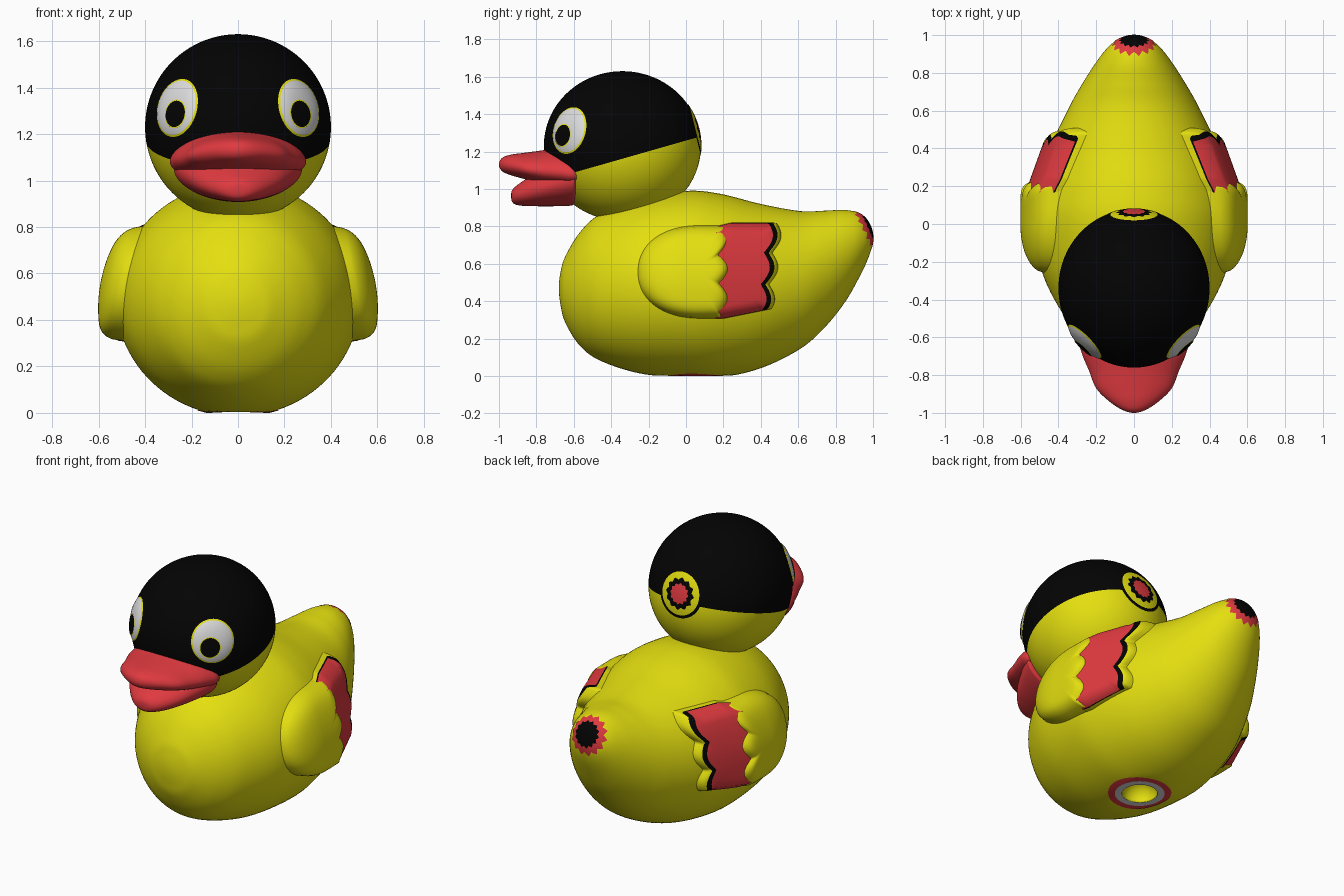
import bpy, bmesh, math
from mathutils import Vector
from mathutils.bvhtree import BVHTree

if "Cube" in bpy.data.objects:
    bpy.data.objects.remove(bpy.data.objects["Cube"])


def material(name, rgb):
    m = bpy.data.materials.new(name)
    m.diffuse_color = (*rgb, 1)
    m.use_nodes = True
    m.node_tree.nodes["Principled BSDF"].inputs["Base Color"].default_value = m.diffuse_color
    return m


MATS = [material("yellow", (0.78, 0.74, 0.005)), material("black", (0.001, 0.001, 0.001)),
        material("red", (0.74, 0.042, 0.05)), material("light grey", (0.72, 0.72, 0.72))]
YELLOW, BLACK, RED, GREY = range(4)


def finish(bm, name, mirror=False):
    for f in bm.faces:
        f.smooth = True
    me = bpy.data.meshes.new(name)
    tree = BVHTree.FromBMesh(bm)
    bm.to_mesh(me)
    bm.free()
    for m in MATS:
        me.materials.append(m)
    ob = bpy.data.objects.new(name, me)
    bpy.context.collection.objects.link(ob)
    if mirror:
        ob.modifiers.new("mirror", 'MIRROR')
    return ob, tree


def catmull(p, t):
    a, b, c, d = p
    return 0.5 * (2*b + (c-a)*t + (2*a-5*b+4*c-d)*t*t + (3*b-a-3*c+d)*t**3)


def loft(name, stations, mat, seg=72, sub=6, droop=0, floor=-9):
    """Elliptical rings along y; a station is (y, half width, bottom, top), both ends are poles."""
    flip = lambda s: (s[0], -s[1], s[3], s[2])
    pts = [flip(stations[1])] + stations + [flip(stations[-2])]
    samples = [[catmull(q, k / sub) for q in zip(*pts[i:i+4])]
               for i in range(len(stations) - 1) for k in range(sub)][1:]
    bm = bmesh.new()
    rings = []
    for y, w, lo, hi in samples:
        ring = []
        for j in range(seg):
            a = 2 * math.pi * j / seg
            z = (lo+hi)/2 + (hi-lo)/2 * math.sin(a) - droop * (w / 0.29 * math.cos(a))**2
            ring.append(bm.verts.new((w * math.cos(a), y, max(z, floor))))
        rings.append(ring)
    for r, s in zip(rings, rings[1:]):
        for j in range(seg):
            bm.faces.new((r[j-1], r[j], s[j], s[j-1]))
    for r, s in ((rings[0], stations[0]), (rings[-1], stations[-1])):
        pole = bm.verts.new((0, s[0], s[2]))
        for j in range(seg):
            bm.faces.new((r[j-1], r[j], pole))
    for f in bm.faces:
        f.material_index = mat
    bmesh.ops.recalc_face_normals(bm, faces=bm.faces)
    return finish(bm, name)


def patch(name, tree, centre, normal, bands, height, seg=168, steps=5, mirror=False):
    """Disc of nested coloured bands laid on a surface. A band is (outline(angle), material or None).
    height(surface point, fraction of outer radius) lifts it off the surface."""
    c, n = Vector(centre), Vector(normal).normalized()
    up = Vector((0, 1, 0)) if abs(n.z) > 0.9 else Vector((0, 0, 1))
    v = (up - n * up.dot(n)).normalized()
    u = v.cross(n)
    bm = bmesh.new()

    def place(th, r, f):
        p = c + (u * math.cos(th) + v * math.sin(th)) * r
        hit = tree.ray_cast(p + n, -n)[0] or tree.find_nearest(p)[0]
        return bm.verts.new(hit + n * height(hit, f))

    angles = [2 * math.pi * j / seg for j in range(seg)]
    outer = [bands[-1][0](a) for a in angles]
    inner, ring = [0] * seg, None
    for outline, mat in bands:
        radii = [outline(a) for a in angles]
        if mat is None:
            ring = [place(a, r, r/o) for a, r, o in zip(angles, radii, outer)]
        else:
            for k in range(1, steps + 1):
                rr = [i + (r - i) * k / steps for i, r in zip(inner, radii)]
                new = [place(a, r, r/o) for a, r, o in zip(angles, rr, outer)]
                hub = None if ring else place(0, 0, 0)
                for j in range(seg):
                    q = (ring[j-1], new[j-1], new[j], ring[j]) if ring else (hub, new[j-1], new[j])
                    bm.faces.new(q).material_index = mat
                ring = new
        inner = radii
    return finish(bm, name, mirror)[0]


def oval(a, b):
    return lambda th: a * b / math.hypot(b * math.cos(th), a * math.sin(th))


def star(r, teeth, depth=0.16):
    return lambda th: r * (1 - depth + depth * abs((th * teeth / (2*math.pi)) % 1 * 2 - 1))


def region(inside, cy, cz):
    """Outline radius of an inside-test in the side plane, found by bisection."""
    def outline(th):
        lo, hi = 0, 0.6
        for _ in range(22):
            m = (lo + hi) / 2
            lo, hi = (m, hi) if inside(cy + m*math.cos(th), cz + m*math.sin(th)) else (lo, m)
        return lo
    return outline


# body
body, body_tree = loft("body", [
    (-0.68, 0, 0.47, 0.47), (-0.67, 0.09, 0.375, 0.56), (-0.645, 0.165, 0.285, 0.64),
    (-0.57, 0.286, 0.165, 0.765), (-0.46, 0.386, 0.083, 0.866), (-0.25, 0.488, 0.015, 0.95),
    (0, 0.525, -0.012, 0.99), (0.18, 0.508, -0.008, 0.975), (0.4, 0.445, 0.042, 0.92),
    (0.61, 0.348, 0.145, 0.882), (0.74, 0.275, 0.258, 0.884), (0.85, 0.205, 0.395, 0.888),
    (0.93, 0.143, 0.535, 0.868), (0.98, 0.08, 0.645, 0.815), (1.0, 0, 0.735, 0.735)],
    YELLOW, seg=96, sub=8, floor=0.003)

# hole under the body, with its coloured rings
bpy.ops.mesh.primitive_uv_sphere_add(segments=48, ring_count=24, radius=0.1, location=(0, 0.05, 0))
cutter = bpy.context.object
cutter.name = "hole_cutter"
cutter.hide_render = True
cutter.data.shade_smooth()
cutter.data.materials.append(MATS[YELLOW])
mod = body.modifiers.new("hole", 'BOOLEAN')
mod.operation, mod.solver, mod.object = 'DIFFERENCE', 'EXACT', cutter
bpy.context.view_layer.objects.active = body
bpy.ops.object.modifier_apply(modifier="hole")
bpy.data.objects.remove(cutter)
patch("base_rings", body_tree, (0, 0.05, 0), (0, 0, -1),
      [(oval(0.1, 0.1), None), (oval(0.14, 0.14), GREY), (oval(0.178, 0.178), RED)],
      lambda p, f: 0.003, seg=64)

# head with a black cap cut along a sloping plane
HC, HR = Vector((0, -0.34, 1.23)), Vector((0.4, 0.42, 0.4))
bm = bmesh.new()
bmesh.ops.create_uvsphere(bm, u_segments=96, v_segments=64, radius=1)
for vert in bm.verts:
    vert.co = HC + vert.co * HR
cap_point, cap_normal = Vector((0, -0.34, 1.162)), Vector((0, -0.285, 1))
bmesh.ops.bisect_plane(bm, geom=bm.verts[:] + bm.edges[:] + bm.faces[:],
                       plane_co=cap_point, plane_no=cap_normal)
for f in bm.faces:
    above = (f.calc_center_median() - cap_point).dot(cap_normal) > 0
    f.material_index = BLACK if above else YELLOW
head, head_tree = finish(bm, "head")

# badge on the back of the head
patch("head_badge", head_tree, (0, 0.07, 1.325), (0, 1, 0.24),
      [(star(0.062, 12), RED), (star(0.095, 12), BLACK), (oval(0.125, 0.125), YELLOW),
       (oval(0.142, 0.142), BLACK)], lambda p, f: 0.003)

# eyes
eye_dir = (0.275, -0.292, 0.085)
patch("eye", head_tree, (0.268, -0.63, 1.315), eye_dir,
      [(oval(0.115, 0.12), GREY), (oval(0.123, 0.128), YELLOW)],
      lambda p, f: 0.003 + 0.009 * (1 - f**6), seg=64, mirror=True)
patch("pupil", head_tree, (0.257, -0.645, 1.283), eye_dir,
      [(oval(0.056, 0.057), BLACK), (oval(0.061, 0.062), YELLOW)],
      lambda p, f: 0.015, seg=64, mirror=True)

# bill
loft("upper_bill", [
    (-1.0, 0, 1.13, 1.13), (-0.985, 0.06, 1.097, 1.165), (-0.94, 0.13, 1.075, 1.183),
    (-0.87, 0.2, 1.055, 1.193), (-0.78, 0.237, 1.03, 1.205), (-0.68, 0.278, 1.015, 1.22),
    (-0.6, 0.29, 1.01, 1.21), (-0.53, 0.22, 1.03, 1.17), (-0.5, 0, 1.1, 1.1)], RED, droop=0.03)
loft("lower_bill", [
    (-0.935, 0, 0.965, 0.965), (-0.925, 0.06, 0.925, 1.0), (-0.88, 0.12, 0.911, 1.037),
    (-0.8, 0.185, 0.908, 1.09), (-0.7, 0.238, 0.908, 1.15), (-0.62, 0.27, 0.911, 1.19),
    (-0.595, 0.27, 0.925, 1.19), (-0.585, 0.2, 0.98, 1.16), (-0.58, 0, 1.08, 1.08)], RED)


# wings: a thick front lobe over a thinner feather panel, both with scalloped back edges
def scallop(z):
    return abs(math.sin(math.pi * (z - 0.32) / 0.17))


def in_lobe(y, z):
    k = min(1, max(0, 0.08 - y) / 0.34)
    return abs(z - 0.557) < 0.25 * (1 - k**2.2)**(1/2.2) and y < 0.19 + 0.045 * scallop(z)


def in_feathers(shift, margin):
    def inside(y, z):
        edge = 0.425 + 0.04 * scallop(z) + 0.1 * (z - 0.5) + shift
        low = 0.31 + 0.2 * max(0, y - 0.2)
        high = min(0.817, 0.795 + 0.25 * max(0, y - 0.15))
        return 0.15 < y < edge and low - margin < z < high + margin
    return inside


def wing_height(x_out, top_lean, power):
    """Lift the panel to a gently curved outer face at x_out(y), leaning inwards at the top."""
    def height(p, f):
        x = x_out(p.y) - top_lean * (max(0, p.z - 0.45) / 0.36)**2
        return -0.01 + (max(0.03, x - p.x) + 0.01) * max(0, 1 - f**power)**0.5
    return height


patch("wing_lobe", body_tree, (0.5, 0.02, 0.557), (1, 0, 0),
      [(region(in_lobe, 0.02, 0.557), YELLOW)],
      wing_height(lambda y: 0.602 - 0.9 * min(0, y)**2, 0.11, 7), steps=24, mirror=True)
patch("wing_feathers", body_tree, (0.5, 0.25, 0.565), (1, 0, 0),
      [(region(in_feathers(s, m), 0.25, 0.565), mat)
       for s, m, mat in ((-0.025, 0, RED), (0, 0.001, BLACK), (0.02, 0.003, YELLOW))],
      wing_height(lambda y: 0.545 - 0.36 * (y - 0.25), 0.09, 16), steps=8, mirror=True)

# tail badge
patch("tail_badge", body_tree, (0, 0.975, 0.8), (0, 0.85, 0.53),
      [(star(0.08, 14), BLACK), (star(0.118, 14), RED)], lambda p, f: 0.003)
